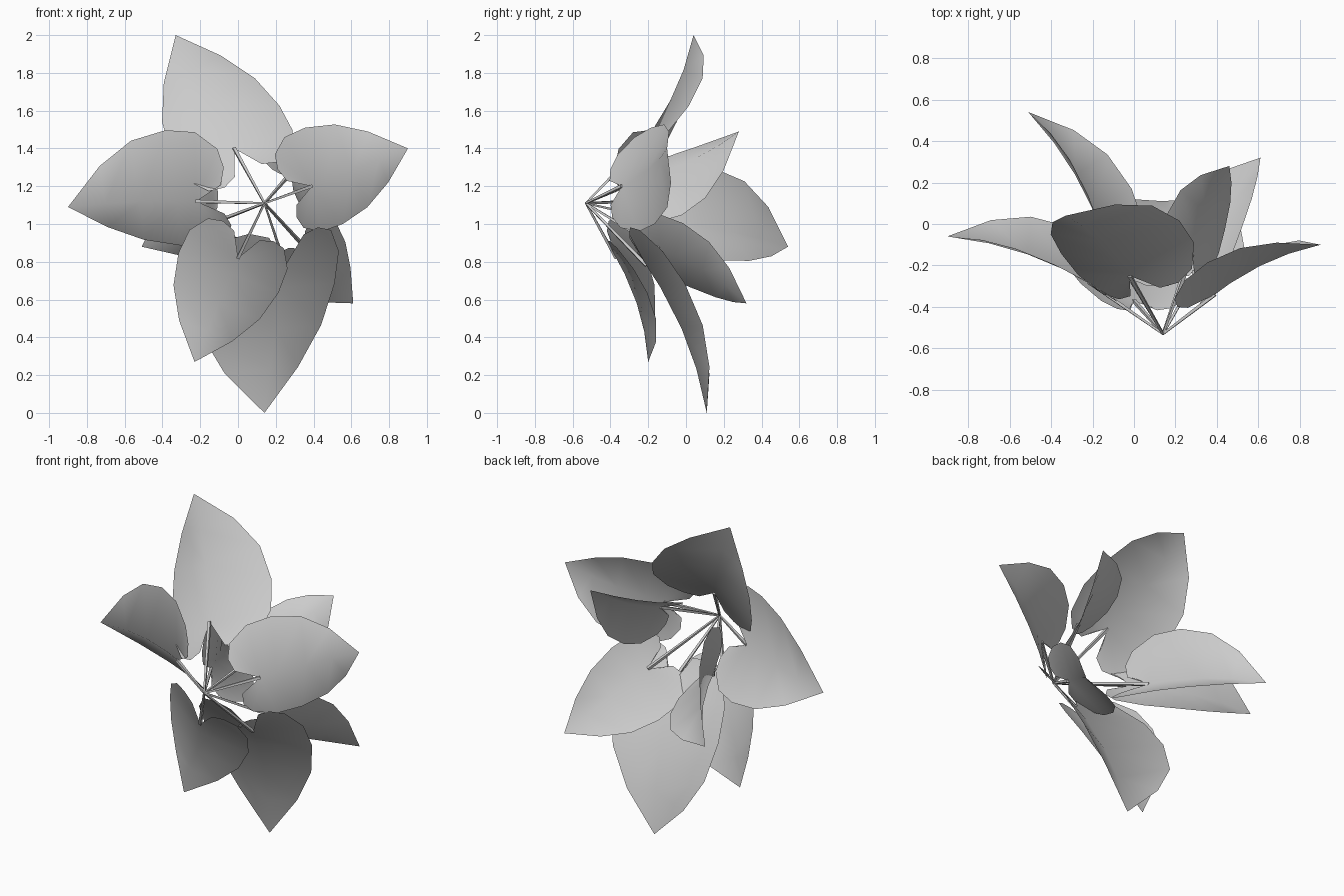
import bpy
from mathutils import Vector

cube = bpy.data.objects.get("Cube")
if cube:
    bpy.data.objects.remove(cube, do_unlink=True)

mat = bpy.data.materials.new("pale_grey")
mat.use_nodes = True
grey = (0.6, 0.6, 0.6, 1)
mat.diffuse_color = grey
mat.node_tree.nodes["Principled BSDF"].inputs["Base Color"].default_value = grey

ROOT = Vector((0.14, -0.53, 1.11))
ARCH = 0.055  # how far a blade bows backwards, per unit length

# Half outline of a heart-shaped blade: (along midrib, across half)
LOBE = [(-.14, .17), (-.23, .25), (-.28, .5), (-.25, .76), (-.08, .98)]
FLANK = [(.16, 1), (.45, .86), (.72, .53)]


def add_mesh(name, verts, faces, smooth):
    mesh = bpy.data.meshes.new(name)
    mesh.from_pydata(verts, [], faces)
    mesh.update()
    mesh.materials.append(mat)
    mesh.polygons.foreach_set("use_smooth", [smooth] * len(mesh.polygons))
    obj = bpy.data.objects.new(name, mesh)
    bpy.context.collection.objects.link(obj)


def blade(name, base, tip, side_a, side_b):
    """Two arched half blades joined along the midrib."""
    axis = tip - base
    back = axis.cross(side_b - side_a).normalized()

    def point(t, side, s):
        bow = 4 * t * (1 - t) * ARCH * axis.length
        return base + axis * t + side * s + back * bow

    # Midrib first, then each half
    verts = [base] + [point(t, side_a, 0) for t, _ in FLANK] + [tip]
    faces = []
    for side, flip in ((side_a, False), (side_b, True)):
        first = len(verts)
        verts += [point(t, side, s) for t, s in LOBE + FLANK]
        flank = first + len(LOBE)
        half = [(0, i, i + 1) for i in range(first, flank)]
        half.append((0, flank, 1))
        half += [(i + 1, flank + i, flank + i + 1, i + 2) for i in range(len(FLANK) - 1)]
        half.append((len(FLANK), len(verts) - 1, len(FLANK) + 1))
        faces += [f[::-1] if flip else f for f in half]
    add_mesh(name, verts, faces, True)


def stalk(name, end, radius=0.012):
    """Thin tapered four-sided stem from the shared root."""
    d = (end - ROOT).normalized()
    u = d.orthogonal().normalized()
    v = d.cross(u)
    ring = [u, v, -u, -v]
    verts = [ROOT + k * radius * 0.6 for k in ring] + [end + k * radius for k in ring]
    faces = [(i, (i + 1) % 4, (i + 1) % 4 + 4, i + 4) for i in range(4)]
    add_mesh(name, verts, faces + [(3, 2, 1, 0), (4, 5, 6, 7)], False)


# Base, tip and the two half-width directions of every leaf
LEAVES = {
    "top": ((-.02, -.25, 1.4), (-.33, .04, 2), (.29, .2, .14), (-.28, .04, -.13)),
    "right_side": ((-.22, -.28, 1.12), (-.9, -.06, 1.09), (-.06, .03, .375), (.02, .21, -.235)),
    "left_side": ((.39, -.34, 1.2), (.9, -.1, 1.4), (-.11, .1, .28), (.09, .12, -.23)),
    "front_lower": ((0, -.37, .82), (-.23, -.2, .27), (.25, .12, -.1), (-.28, .11, .11)),
    "bottom": ((.25, -.21, .78), (.14, .11, 0), (.28, .13, .02), (-.45, .13, -.05)),
    "back_lower": ((.36, -.14, .87), (.61, .32, .58), (.13, .04, .17), (-.22, .08, -.17)),
    "back_upper": ((.28, -.15, 1.27), (.46, .28, 1.49), (.14, .05, -.25), (-.14, .12, .11)),
    "back_right": ((-.15, -.05, 1), (-.51, .54, .88), (-.03, .085, .31), (.18, .115, -.18)),
}
for name, points in LEAVES.items():
    base, tip, a, b = map(Vector, points)
    if (tip - base).cross(b - a).y < 0:
        a, b = b, a
    blade(name + "_leaf", base, tip, a, b)
    stalk(name + "_stalk", base)
